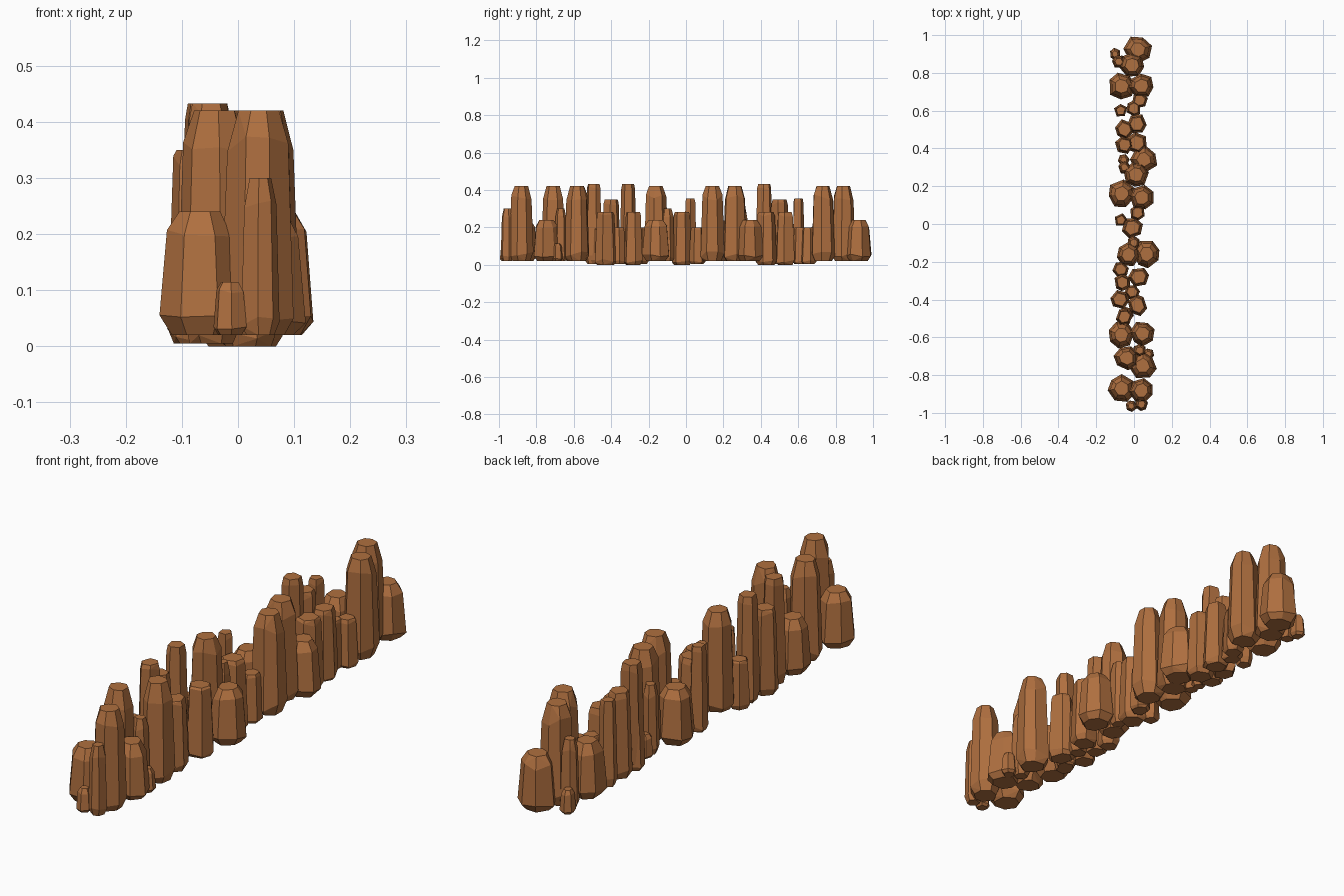
import bpy
import bmesh
import math
import random

random.seed(4)

if "Cube" in bpy.data.objects:
    bpy.data.objects.remove(bpy.data.objects["Cube"], do_unlink=True)

# Single sandstone colour
stone = bpy.data.materials.new("brown_sandstone")
stone.use_nodes = True
colour = (0.43, 0.16, 0.05, 1)
stone.diffuse_color = colour
stone.node_tree.nodes["Principled BSDF"].inputs["Base Color"].default_value = colour

# Ring profiles: (share of height, share of radius), bottom to top
CHAMFERED = [(0, 0.72), (0.09, 1), (0.55, 0.97), (0.85, 0.84), (1, 0.56)]
TAPERED = [(0, 0.7), (0.13, 1), (0.82, 0.82), (1, 0.52)]
BLUNT = [(0, 0.78), (0.07, 1), (0.6, 0.95), (0.94, 0.8), (1, 0.68)]


def add_rock(name, x, y, radius, base, top, profile, sides):
    """Faceted stone column: the hull of a few uneven rings."""
    bm = bmesh.new()
    turn = random.uniform(0, math.tau)
    spokes = [(turn + math.tau * (i + random.uniform(-0.15, 0.15)) / sides,
               random.uniform(0.95, 1.1)) for i in range(sides)]
    last = len(profile) - 1
    for level, (rise, width) in enumerate(profile):
        for angle, stretch in spokes:
            r = radius * width * stretch
            # Shoulders wander a little; the cap and foot stay level
            wobble = 0 if level in (0, last) else random.uniform(-0.04, 0.04)
            z = base + (top - base) * (rise + wobble)
            bm.verts.new((x + r * math.cos(angle), y + r * math.sin(angle), z))
    hull = bmesh.ops.convex_hull(bm, input=bm.verts)
    loose = {v for v in hull["geom_interior"] + hull["geom_unused"]
             if isinstance(v, bmesh.types.BMVert)}
    bmesh.ops.delete(bm, geom=list(loose), context="VERTS")
    bmesh.ops.dissolve_limit(bm, angle_limit=math.radians(7),
                             verts=bm.verts, edges=bm.edges)
    bmesh.ops.recalc_face_normals(bm, faces=bm.faces)
    mesh = bpy.data.meshes.new(name)
    bm.to_mesh(mesh)
    bm.free()
    mesh.materials.append(stone)
    rock = bpy.data.objects.new(name, mesh)
    bpy.context.scene.collection.objects.link(rock)


def add_group(name, radius, base, top, profile, sides, places):
    for x, y in places:
        add_rock(name, x, y, radius, base, top, profile, sides)


# Tall chamfered columns
add_group("tall_column", 0.065, 0.02, 0.42, CHAMFERED, 7, [
    (0.04, -0.88), (-0.04, -0.71), (0.045, -0.58), (-0.03, -0.165),
    (0.04, 0.14), (0.01, 0.26), (0.04, 0.73), (-0.01, 0.84)])

# Broad low boulders
add_group("broad_boulder", 0.071, 0.02, 0.24, TAPERED, 7, [
    (-0.066, -0.87), (0.045, -0.75), (-0.066, -0.59), (0.066, -0.16),
    (-0.066, 0.16), (0.052, 0.34), (-0.066, 0.73), (0.02, 0.924)])

# Slim columns with blunt caps
add_group("slim_column", 0.047, 0.005, 0.433, BLUNT, 6, [
    (-0.05, -0.49), (-0.06, -0.31), (-0.05, 0.42)])

# Medium columns
add_group("medium_column", 0.052, 0.005, 0.35, BLUNT, 6, [
    (-0.075, -0.4), (-0.05, 0.5)])
add_group("narrow_column", 0.036, 0.01, 0.355, BLUNT, 5, [
    (-0.07, 0.02), (-0.07, 0.6)])
add_group("short_column", 0.055, 0, 0.283, BLUNT, 6, [
    (0.02, -0.43), (0.025, -0.28), (-0.01, -0.02), (0.015, 0.43), (0.015, 0.53)])

# Narrow pillars tucked between the columns
add_group("narrow_pillar", 0.035, 0.02, 0.3, CHAMFERED, 6, [
    (0.04, -0.955), (0.03, -0.67), (0, -0.1), (-0.05, 0.3), (-0.08, 0.86)])
add_group("low_pillar", 0.042, 0.005, 0.2, BLUNT, 6, [
    (-0.04, -0.48), (-0.01, -0.36), (-0.07, -0.24), (0.02, 0.06),
    (-0.06, 0.42), (0, 0.61), (0.03, 0.655)])

# Small stones at the foot
add_group("foot_stone", 0.031, 0.02, 0.115, TAPERED, 6, [
    (-0.015, -0.963), (0.075, -0.69), (-0.055, 0.34), (-0.1, 0.9)])
